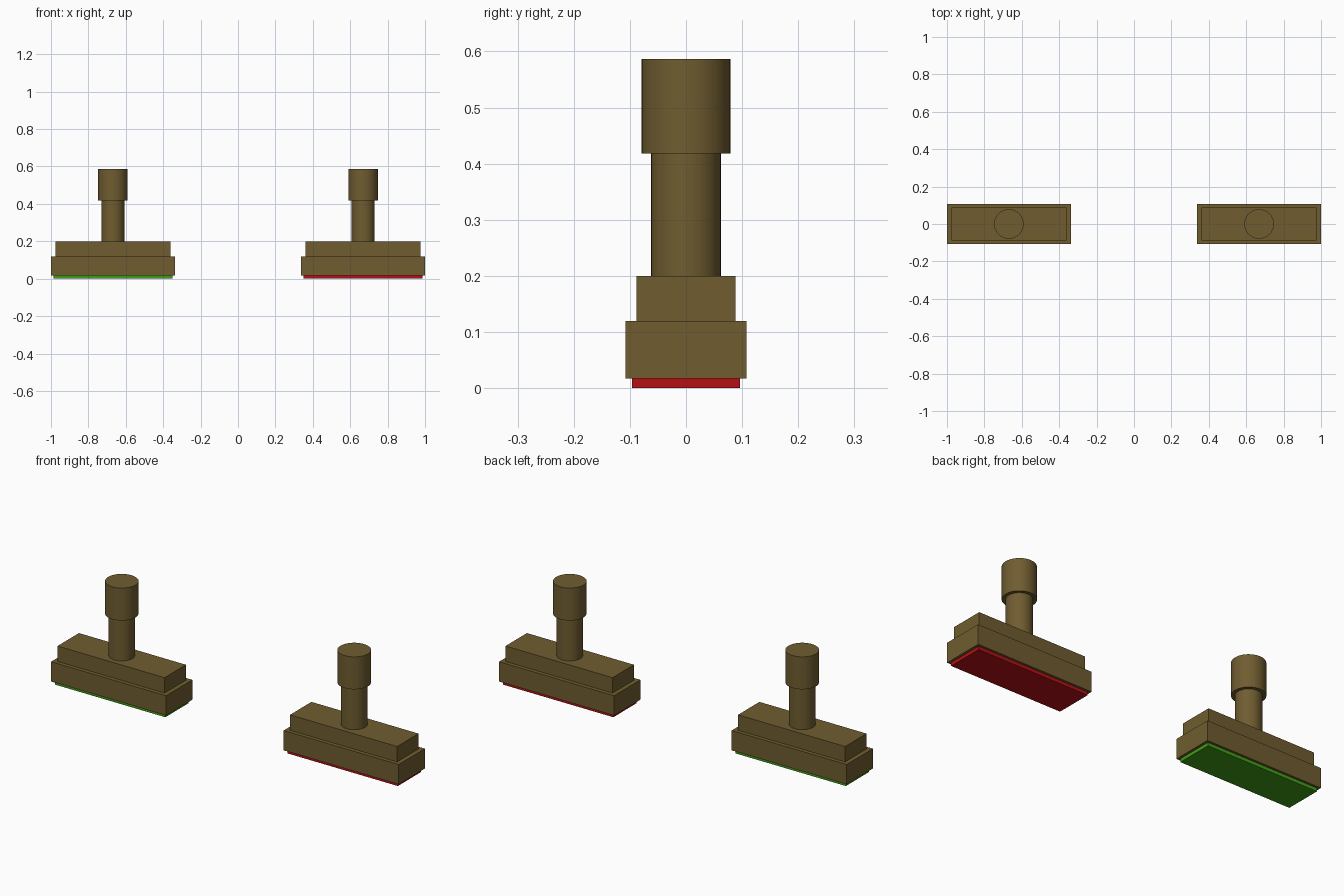
import bpy, math

if "Cube" in bpy.data.objects:
    bpy.data.objects.remove(bpy.data.objects["Cube"])


def material(name, rgb):
    m = bpy.data.materials.new(name)
    m.diffuse_color = (*rgb, 1)
    m.use_nodes = True
    m.node_tree.nodes["Principled BSDF"].inputs["Base Color"].default_value = m.diffuse_color
    return m


def box(name, x, size_x, size_y, z0, z1, mat):
    bpy.ops.mesh.primitive_cube_add(size=1, location=(x, 0, (z0 + z1) / 2))
    ob = bpy.context.object
    ob.name = name
    ob.scale = (size_x, size_y, z1 - z0)
    bpy.ops.object.transform_apply(location=False, rotation=False, scale=True)
    ob.data.materials.append(mat)


def cylinder(name, x, radius, z0, z1, mat):
    bpy.ops.mesh.primitive_cylinder_add(vertices=48, radius=radius, depth=z1 - z0,
                                        location=(x, 0, (z0 + z1) / 2))
    ob = bpy.context.object
    ob.name = name
    ob.data.materials.append(mat)
    bpy.ops.object.shade_smooth_by_angle(angle=math.radians(30))


wood = material("wood", (0.16, 0.108, 0.03))
green = material("green_ink", (0.05, 0.33, 0.008))
red = material("red_ink", (0.46, 0.005, 0.007))

# Two matching hand stamps, differing only in ink colour
for side, x, ink in (("left", -0.669, green), ("right", 0.669, red)):
    # Inked pad underneath
    box(side + "_ink_pad", x, 0.636, 0.192, 0.0, 0.017, ink)
    # Stepped wooden block
    box(side + "_lower_block", x, 0.662, 0.216, 0.017, 0.12, wood)
    box(side + "_upper_block", x, 0.616, 0.176, 0.12, 0.2, wood)
    # Turned handle
    cylinder(side + "_handle_stem", x, 0.062, 0.2, 0.418, wood)
    cylinder(side + "_handle_grip", x, 0.079, 0.418, 0.587, wood)
